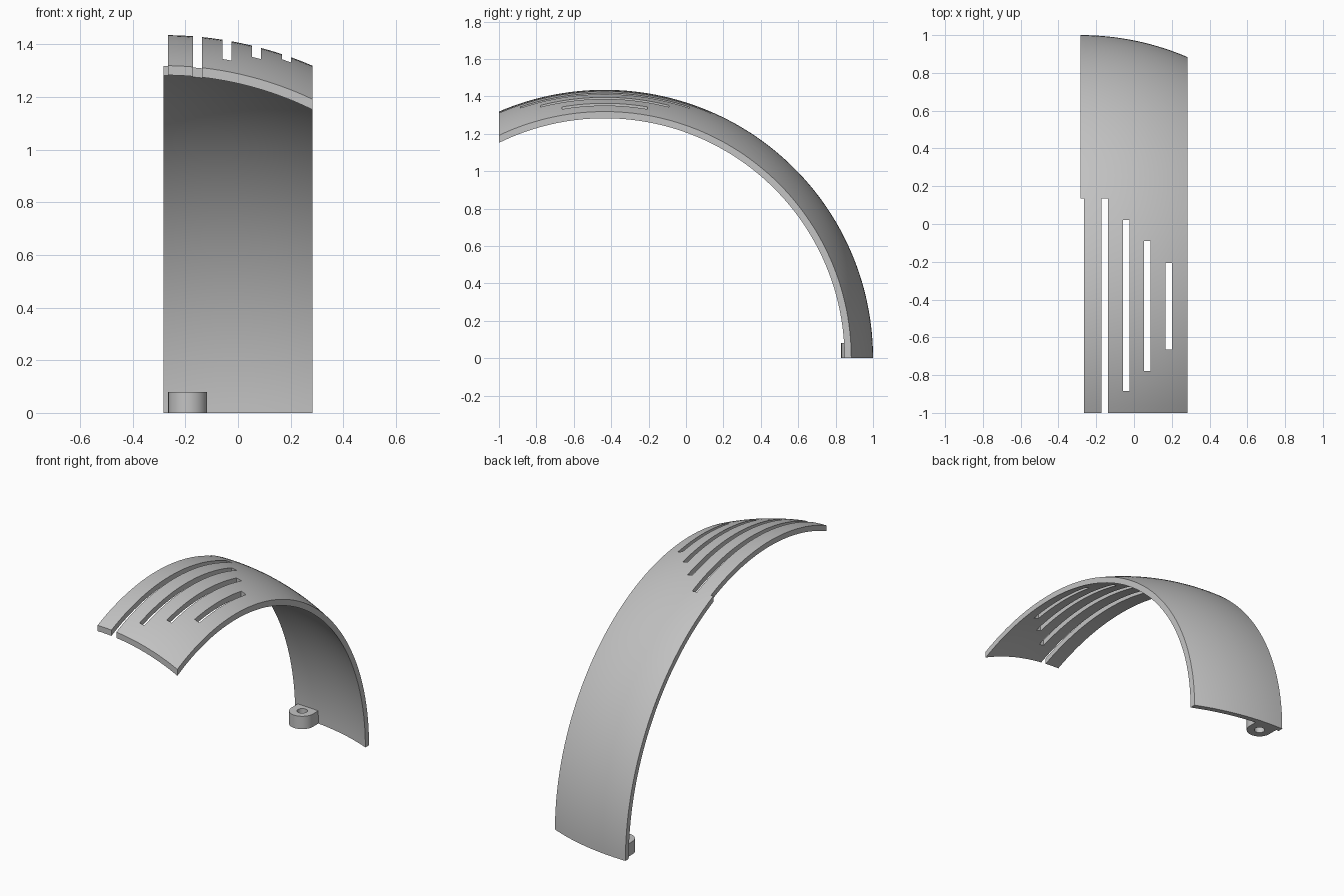
import bpy, bmesh, math

if "Cube" in bpy.data.objects:
    bpy.data.objects.remove(bpy.data.objects["Cube"], do_unlink=True)

GREY = (0.55, 0.55, 0.55, 1.0)
mat = bpy.data.materials.new("plain grey")
mat.use_nodes = True
mat.diffuse_color = GREY
mat.node_tree.nodes["Principled BSDF"].inputs["Base Color"].default_value = GREY

HALF = 0.283                    # half width of the band
CY = -0.435                     # sphere centre in y (its x is -HALF, its z is 0)
R_OUT, R_IN = 1.435, 1.402
SPLIT = 0.135                   # rows follow y in front of this, angle behind it

# Slots as (x0, x1, y0, y1); the first is the notch along the edge
slots = [(-HALF, -0.266, -1, SPLIT)]
for k, (y0, y1) in enumerate([(-1, SPLIT), (-0.884, 0.02),
                              (-0.777, -0.09), (-0.664, -0.206)]):
    x0 = -0.171 + 0.1125 * k
    slots.append((x0, x0 + 0.034, y0, y1))


def subdivide(stops, step):
    """Sorted stops with even steps filled in between them."""
    stops = sorted(set(stops))
    out = []
    for a, b in zip(stops, stops[1:]):
        n = max(1, math.ceil((b - a) / step))
        out += [a + (b - a) * i / n for i in range(n)]
    return out + [stops[-1]]


def finish(name, bm):
    bmesh.ops.recalc_face_normals(bm, faces=bm.faces[:])
    me = bpy.data.meshes.new(name)
    bm.to_mesh(me)
    bm.free()
    me.materials.append(mat)
    ob = bpy.data.objects.new(name, me)
    bpy.context.collection.objects.link(ob)
    bpy.ops.object.select_all(action='DESELECT')
    ob.select_set(True)
    bpy.context.view_layer.objects.active = ob
    bpy.ops.object.shade_smooth_by_angle(angle=math.radians(30))
    return ob


# Slotted spherical shell
xs = subdivide([-HALF, HALF] + [x for s in slots for x in s[:2]], 0.04)
ys = subdivide([-1, SPLIT] + [y for s in slots for y in s[2:]], 0.04)
BACK = 48
nx, ny = len(xs) - 1, len(ys) - 1 + BACK


def shell_point(radius, i, j):
    x = xs[i]
    r = math.sqrt(radius ** 2 - (x + HALF) ** 2)
    if j < len(ys):
        a = math.acos((ys[j] - CY) / r)
    else:
        a = math.acos((SPLIT - CY) / r) * (ny - j) / BACK
    return x, CY + r * math.cos(a), r * math.sin(a)


def solid(i, j):
    if not (0 <= i < nx and 0 <= j < ny):
        return False
    if j >= len(ys) - 1:
        return True
    x, y = (xs[i] + xs[i + 1]) / 2, (ys[j] + ys[j + 1]) / 2
    return not any(a < x < b and c < y < d for a, b, c, d in slots)


bm = bmesh.new()
cache = {}


def vert(radius, i, j):
    key = (radius, i, j)
    if key not in cache:
        cache[key] = bm.verts.new(shell_point(*key))
    return cache[key]


for i in range(nx):
    for j in range(ny):
        if not solid(i, j):
            continue
        ring = [(i, j), (i + 1, j), (i + 1, j + 1), (i, j + 1)]
        for radius in (R_OUT, R_IN):
            bm.faces.new([vert(radius, *c) for c in ring])
        # walls wherever the neighbouring cell is empty
        for n, (di, dj) in enumerate([(0, -1), (1, 0), (0, 1), (-1, 0)]):
            if not solid(i + di, j + dj):
                a, b = ring[n], ring[(n + 1) % 4]
                bm.faces.new([vert(R_OUT, *a), vert(R_OUT, *b),
                              vert(R_IN, *b), vert(R_IN, *a)])
finish("slotted_shell", bm)

# Mounting lug: round front, square back sunk in the shell, round hole
LX, LY, LR, HOLE, HEIGHT, N = -0.191, 0.904, 0.074, 0.03, 0.08, 48
bm = bmesh.new()
rings = []
for n in range(N):
    c, s = math.cos(math.tau * n / N), math.sin(math.tau * n / N)
    reach = LR if s <= 0 else LR / max(abs(c), abs(s))
    rings.append([bm.verts.new((LX + d * c, LY + d * s, z))
                  for d, z in ((HOLE, 0), (reach, 0), (reach, HEIGHT), (HOLE, HEIGHT))])
for n in range(N):
    p, q = rings[n], rings[(n + 1) % N]
    for k in range(4):
        m = (k + 1) % 4
        bm.faces.new([p[k], q[k], q[m], p[m]])
finish("mounting_lug", bm)
